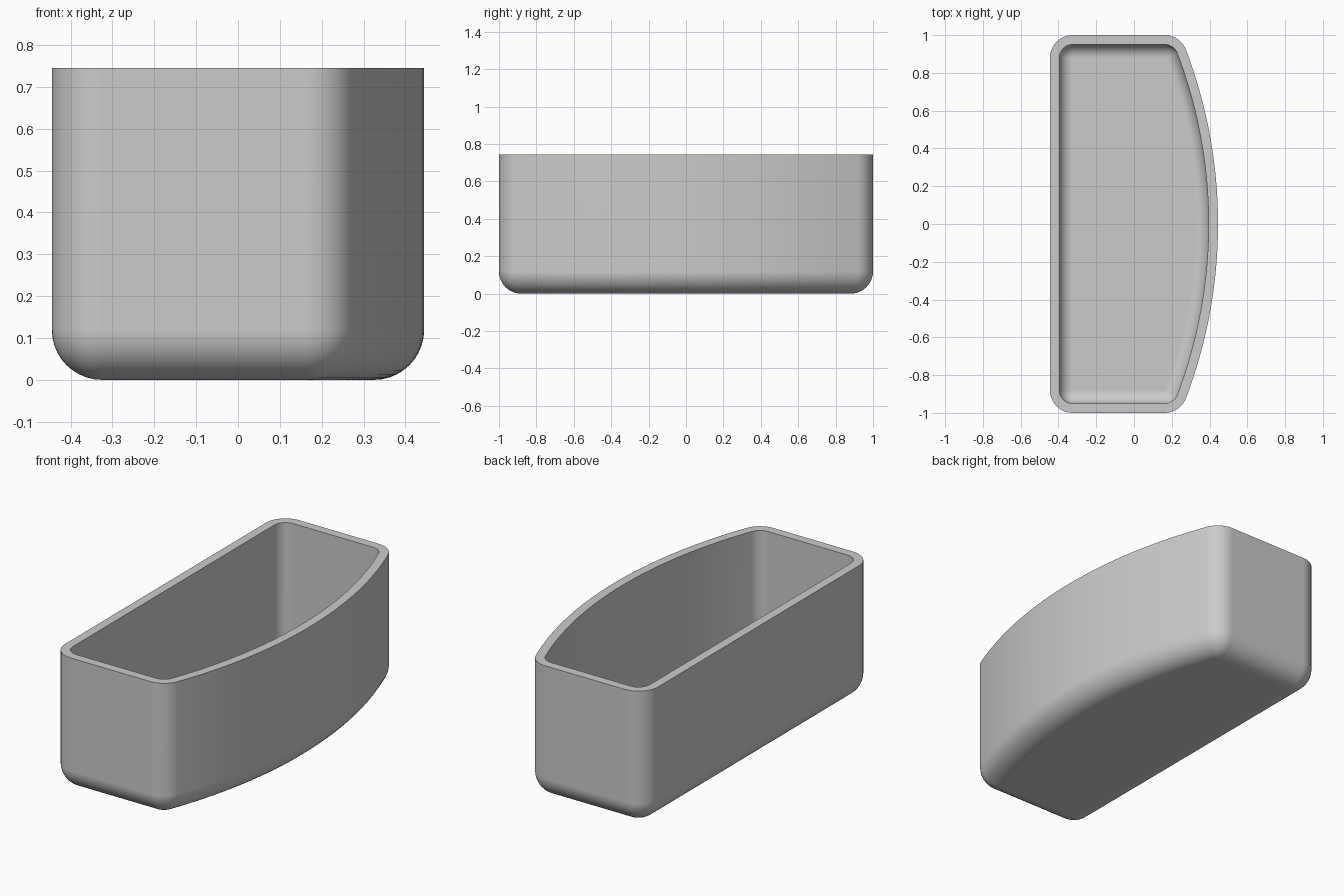
import bpy, bmesh
from math import sin, cos, asin, sqrt, pi, radians

if "Cube" in bpy.data.objects:
    bpy.data.objects.remove(bpy.data.objects["Cube"], do_unlink=True)

HALF_X, HALF_Y, HEIGHT = 0.445, 1.0, 0.745
FILLET, WALL = 0.12, 0.05        # outer rounding, wall thickness
BOW = 2.59                       # radius of the bowed side
BOW_X = HALF_X - BOW
STEPS = 10

# Corner centres: the bowed side runs tangent into the corners
CY = HALF_Y - FILLET
LEFT_X = -HALF_X + FILLET
RIGHT_X = BOW_X + sqrt((BOW - FILLET) ** 2 - CY ** 2)
TILT = asin(CY / (BOW - FILLET))


def arc(cx, cy, r, a0, a1, n):
    angles = [a0 + (a1 - a0) * i / n for i in range(n + 1)]
    return [(cx + r * cos(a), cy + r * sin(a)) for a in angles]


def outline(inset):
    """Counter-clockwise plan outline, moved inward by inset."""
    r = FILLET - inset
    bow = arc(BOW_X, 0, BOW - inset, -TILT, TILT, 32)
    return (bow[:-1]
            + arc(RIGHT_X, CY, r, TILT, pi / 2, STEPS)
            + arc(LEFT_X, CY, r, pi / 2, pi, STEPS)
            + arc(LEFT_X, -CY, r, pi, 1.5 * pi, STEPS)
            + arc(RIGHT_X, -CY, r, 1.5 * pi, 2 * pi - TILT, STEPS)[:-1])


# Wall section as (inset, height): outside up to the rim, then down to the floor
quarter = [pi / 2 * i / STEPS for i in range(STEPS + 1)]
section = [(FILLET - FILLET * sin(a), FILLET - FILLET * cos(a)) for a in quarter]
section += [(0, HEIGHT), (WALL, HEIGHT)]
inner = FILLET - WALL
section += [(FILLET - inner * cos(a), FILLET - inner * sin(a)) for a in quarter]

# Loft the outline through the section and cap underside and floor
bm = bmesh.new()
rings = [[bm.verts.new((x, y, z)) for x, y in outline(d)] for d, z in section]
count = len(rings[0])
for low, high in zip(rings, rings[1:]):
    for i in range(count):
        j = (i + 1) % count
        bm.faces.new((low[i], low[j], high[j], high[i]))
bm.faces.new(rings[0][::-1])
bm.faces.new(rings[-1])
bmesh.ops.remove_doubles(bm, verts=bm.verts[:], dist=0.0005)
bmesh.ops.recalc_face_normals(bm, faces=bm.faces[:])
mesh = bpy.data.meshes.new("bowed_bin")
bm.to_mesh(mesh)
bm.free()

# Plain grey plastic
grey = bpy.data.materials.new("light grey")
grey.use_nodes = True
colour = (0.6, 0.6, 0.6, 1)
grey.diffuse_color = colour
grey.node_tree.nodes["Principled BSDF"].inputs["Base Color"].default_value = colour
mesh.materials.append(grey)

bin_object = bpy.data.objects.new("bowed_bin", mesh)
bpy.context.collection.objects.link(bin_object)
bpy.ops.object.select_all(action="DESELECT")
bin_object.select_set(True)
bpy.context.view_layer.objects.active = bin_object
bpy.ops.object.shade_smooth_by_angle(angle=radians(30))

# Keep the flat floor and walls shading flat beside the rounded edges
weighted = bin_object.modifiers.new("weighted_normals", "WEIGHTED_NORMAL")
weighted.keep_sharp = True
